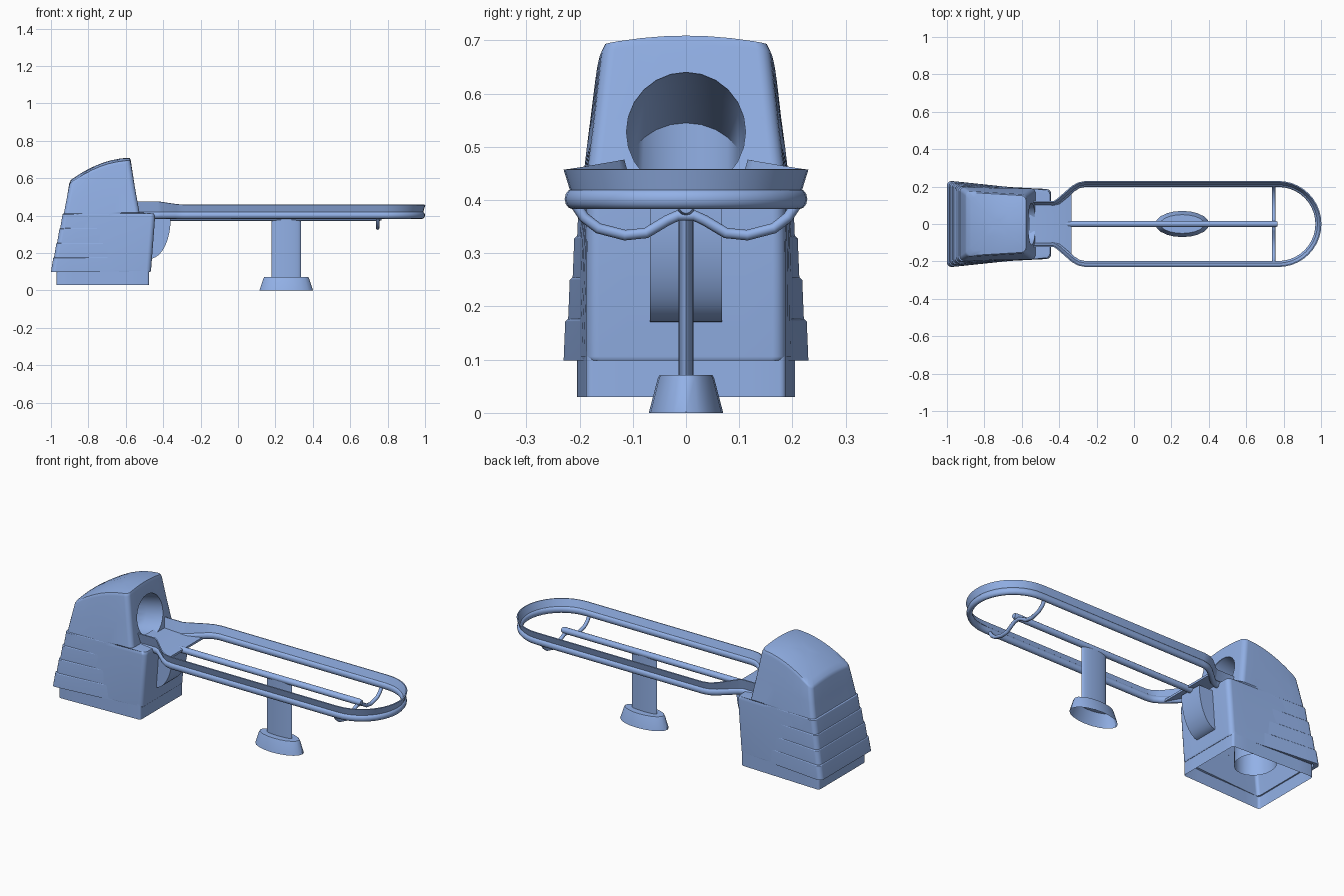
import bpy, bmesh, math
from math import sin, cos, pi
from mathutils import Vector

if "Cube" in bpy.data.objects:
    bpy.data.objects.remove(bpy.data.objects["Cube"])

# One blue finish for every part
blue = bpy.data.materials.new("blue_finish")
blue.diffuse_color = (0.29, 0.44, 0.80, 1)
blue.use_nodes = True
blue.node_tree.nodes["Principled BSDF"].inputs["Base Color"].default_value = blue.diffuse_color


def loft(name, rings, cap=(False, False), closed=True, angle=35, smooth=True):
    """Skin a list of equal-length point rings."""
    bm = bmesh.new()
    vs = [[bm.verts.new(p) for p in r] for r in rings]
    n = len(vs[0])
    for a, b in zip(vs, vs[1:]):
        for i in range(n if closed else n - 1):
            j = (i + 1) % n
            bm.faces.new((a[i], a[j], b[j], b[i]))
    if cap[0]:
        bm.faces.new(vs[0][::-1])
    if cap[1]:
        bm.faces.new(vs[-1])
    bmesh.ops.recalc_face_normals(bm, faces=bm.faces)
    me = bpy.data.meshes.new(name)
    bm.to_mesh(me)
    bm.free()
    me.materials.append(blue)
    ob = bpy.data.objects.new(name, me)
    bpy.context.collection.objects.link(ob)
    if smooth:
        shade(ob, angle)
    return ob


def activate(ob):
    bpy.ops.object.select_all(action='DESELECT')
    ob.select_set(True)
    bpy.context.view_layer.objects.active = ob


def shade(ob, angle=35):
    activate(ob)
    bpy.ops.object.shade_smooth_by_angle(angle=math.radians(angle))


def weight_normals(ob):
    m = ob.modifiers.new("even_shading", 'WEIGHTED_NORMAL')
    m.keep_sharp = True


def outline(x0, x1, h0, h1, r=0.025):
    """Rounded trapezoid in plan: half width h0 at x0 and h1 at x1."""
    corners = [(x1 - r, h1 - r, 0), (x0 + r, h0 - r, 1), (x0 + r, r - h0, 2), (x1 - r, r - h1, 3)]
    pts = []
    for k, (cx, cy, q) in enumerate(corners):
        for i in range(5):
            a = (q + i / 4) * pi / 2
            pts.append(Vector((cx + r * cos(a), cy + r * sin(a))))
        nx, ny, nq = corners[(k + 1) % 4]
        end = Vector((nx + r * cos(nq * pi / 2), ny + r * sin(nq * pi / 2)))
        if k in (0, 2):
            end = Vector((nx, ny + (r if k == 0 else -r)))
        start = pts[-1].copy()
        pts += [start.lerp(end, t / 6) for t in range(1, 6)]
    return pts


def level(x0, x1, h0, h1, zb, zf=None, crown=0, bump=0, s=1, r=0.025):
    """Outline placed in space, sloping from zb (back) to zf (front) and crowned."""
    zf = zb if zf is None else zf
    ring = []
    for p in outline(x0, x1, h0, h1, r):
        x = (x0 + x1) / 2 + (p.x - (x0 + x1) / 2) * s
        y = p.y * s
        u = (x - x0) / (x1 - x0)
        v = y / (h0 + (h1 - h0) * u)
        ring.append((x, y, zb + (zf - zb) * u + crown * (1 - v * v) + bump * 4 * u * (1 - u)))
    return ring


def disc(x, z, r, lean=0, n=24):
    return [(x - lean * (r * sin(a) + z - 0.417), r * cos(a), z + r * sin(a))
            for a in (2 * pi * i / n for i in range(n))]


def sweep(name, path, section):
    """Sweep (side offset, height, rise factor) sections along a plan path of (x, y, rise)."""
    rings = []
    for i, p in enumerate(path):
        a, b = path[max(i - 1, 0)], path[min(i + 1, len(path) - 1)]
        t = Vector((b[0] - a[0], b[1] - a[1])).normalized()
        rings.append([(p[0] - t.y * o, p[1] + t.x * o, z + p[2] * k) for o, z, k in section])
    return loft(name, rings, (True, True), angle=40)


# Hood and cabinet: one hollow shell with a ledge at the front
top = (-0.894, -0.578, 0.168, 0.152, 0.575, 0.694, 0.015, 0.028)
rings = [
    level(-0.972, -0.470, 0.212, 0.184, 0.098),
    level(-0.974, -0.465, 0.213, 0.188, 0.106),
    level(-0.955, -0.454, 0.207, 0.188, 0.250),
    level(-0.935, -0.443, 0.199, 0.187, 0.395),
    level(-0.931, -0.450, 0.197, 0.182, 0.411),
    level(-0.930, -0.527, 0.196, 0.190, 0.417),
    level(-0.916, -0.551, 0.187, 0.174, 0.490, 0.550),
    level(-0.902, -0.573, 0.176, 0.159, 0.560, 0.680, 0.012, 0.026),
] + [level(*top, s=s) for s in (1, 0.85, 0.65, 0.4, 0.15)]
hood = loft("hood_cabinet", rings, (False, True), smooth=False)
m = hood.modifiers.new("wall", 'SOLIDIFY')
m.thickness, m.offset = 0.008, -1
cutter = loft("opening_cutter", [disc(-0.48, 0.528, 0.112), disc(-0.66, 0.528, 0.112)], (True, True))
cutter.hide_render = True
m = hood.modifiers.new("opening", 'BOOLEAN')
m.operation, m.object, m.solver = 'DIFFERENCE', cutter, 'EXACT'
activate(hood)
for name in ("wall", "opening"):
    bpy.ops.object.modifier_apply(modifier=name)
bpy.data.objects.remove(cutter)
shade(hood, 35)
weight_normals(hood)

# Chute tube bending down inside the hood
angles = [2 * pi * i / 24 for i in range(24)]
loft("chute_tube", [disc(-0.533, 0.528, 0.112, 0.177), disc(-0.64, 0.505, 0.112, 0.1),
                    [(-0.775 - 0.09 * sin(a), 0.112 * cos(a), 0.45 + 0.095 * sin(a)) for a in angles],
                    [(-0.775 - 0.10 * sin(a), 0.112 * cos(a), 0.12) for a in angles]])

# Overlapping slats wrapped round the back and sides, open at the front
for i in range(4):
    z0, z1 = 0.098 + 0.078 * i, 0.176 + 0.078 * i
    x, h = -1.0 + 0.0165 * i, 0.230 - 0.0085 * i
    rows = [level(x + 0.022, -0.52, h - 0.015, 0.183, z0),
            level(x, -0.52, h, 0.185, z0),
            level(x + 0.012, -0.52, h - 0.003, 0.184, z1 - 0.004),
            level(x + 0.016, -0.52, h - 0.007, 0.183, z1),
            level(x + 0.030, -0.52, h - 0.018, 0.182, z1 + 0.002)]
    weight_normals(loft(f"slat_{i + 1}", [r[4:31] for r in rows], closed=False, angle=40))

# Recessed plinth
loft("plinth", [level(-0.97, -0.475, 0.205, 0.188, z, r=0.012) for z in (0.03, 0.115)])

# Curved bracket on the cabinet front
arc = [(-0.47 + 0.11 * sin(a), 0.385 - 0.215 * cos(a)) for a in (pi / 2 * i / 12 for i in range(13))]
side = [(-0.47, 0.385)] + arc
loft("front_bracket", [[(x, y, z) for x, z in side] for y in (-0.068, 0.068)], (True, True))

# Track path: narrow neck, long straight and a round end
half = [(-0.55, 0.105, 0.018), (-0.43, 0.105, 0.018), (-0.405, 0.118, 0.016), (-0.325, 0.188, 0.004),
        (-0.295, 0.206, 0.001), (-0.26, 0.213, 0), (0.40, 0.213, 0)]
end = [(0.772 + 0.213 * sin(a), 0.213 * cos(a), 0) for a in (pi * i / 20 for i in range(21))]
path = half + end + [(x, -y, z) for x, y, z in reversed(half)]

# Rounded lower rail and thin flared upper rim
sweep("lower_rail", path, [(0.015 * cos(a), 0.402 + 0.019 * sin(a), 0)
                           for a in (2 * pi * i / 12 for i in range(12))])
sweep("upper_rim", path, [(-0.006, 0.415, 0), (0.004, 0.415, 0),
                          (0.017, 0.457, 1), (0.011, 0.458, 1)])

# Flared deck below the opening
deck = [(-0.56, 0.10, 0.424), (-0.43, 0.105, 0.419), (-0.335, 0.185, 0.398)]
loft("deck", [[(x, w * t, z) for t in (-1, -0.5, 0, 0.5, 1)] +
              [(x, w * t, z - 0.012) for t in (1, 0.5, 0, -0.5, -1)]
             for x, w, z in deck], (True, True))

# Central spine
loft("spine", [disc(x, 0.388, 0.017, n=12) for x in (-0.47, 0.755)] +
     [disc(0.768, 0.388, 0.013, n=12)], (True, True))

# Bent cross brace under the far end
bend = [(0.205, 0.388), (0.192, 0.368), (0.165, 0.347), (0.115, 0.334), (0.075, 0.338),
        (0.035, 0.362), (0.015, 0.371)]
bend = bend + [(-y, z) for y, z in reversed(bend)]
rings = []
for i, (y, z) in enumerate(bend):
    a, b = bend[max(i - 1, 0)], bend[min(i + 1, len(bend) - 1)]
    t = Vector((b[0] - a[0], b[1] - a[1])).normalized()
    rings.append([(0.747 + 0.01 * cos(q), y - t.y * 0.01 * sin(q), z + t.x * 0.01 * sin(q))
                  for q in (2 * pi * k / 8 for k in range(8))])
loft("cross_brace", rings, (True, True), angle=50)


# Support post and flared oval foot
def oval(a, b, z, n=20):
    return [(0.258 + a * cos(2 * pi * i / n), b * sin(2 * pi * i / n), z) for i in range(n)]


loft("support_post", [oval(0.078, 0.014, z) for z in (0.06, 0.385)], (True, True))
loft("post_foot", [oval(0.143, 0.07, 0), oval(0.122, 0.053, 0.065), oval(0.118, 0.05, 0.071)], (False, True))
